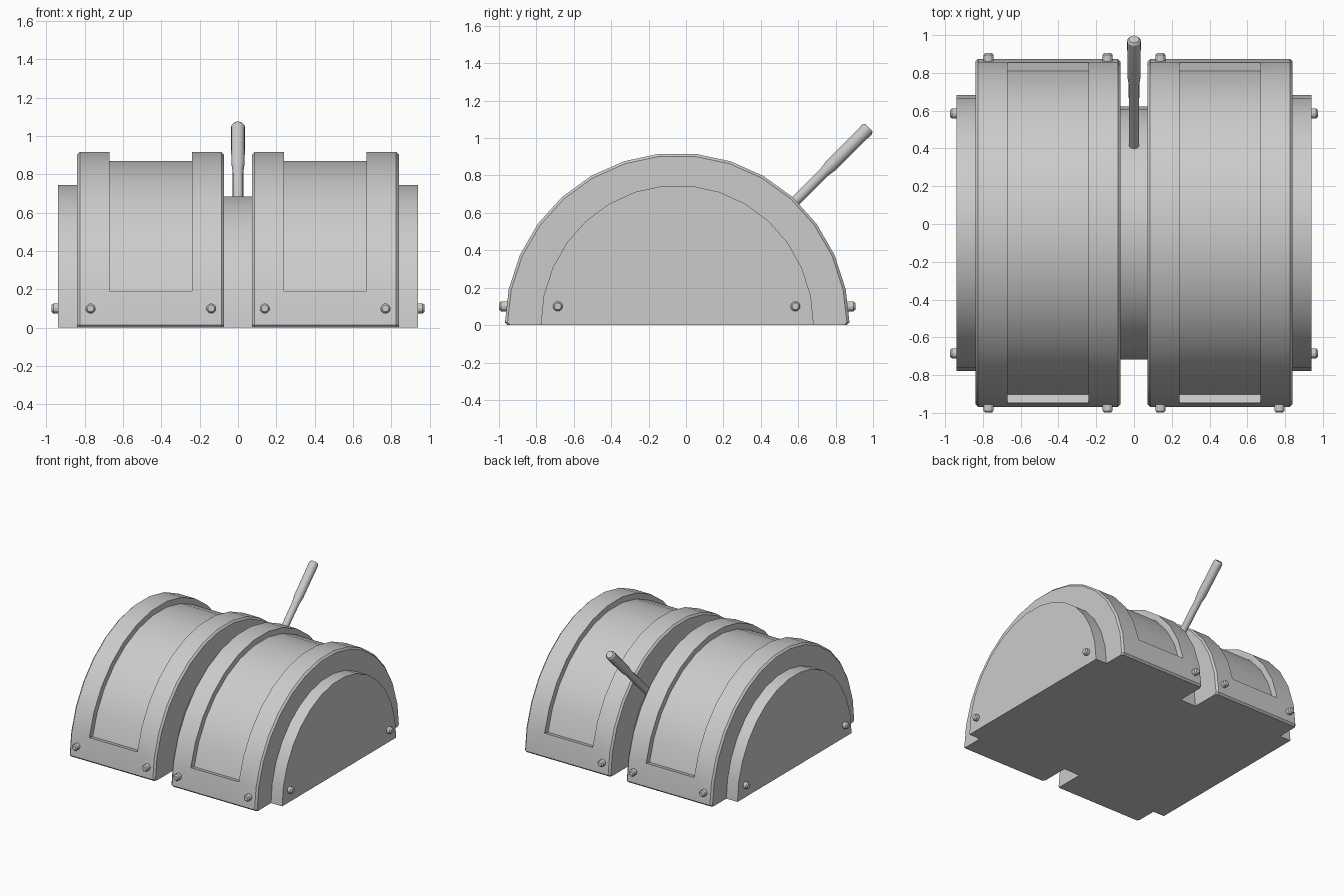
import bpy, bmesh, math
from mathutils import Vector

if "Cube" in bpy.data.objects:
    bpy.data.objects.remove(bpy.data.objects["Cube"])

CY = -0.047   # centre line of the half drums
SEG = 15      # facets per half circle


def finish(name, bm):
    bmesh.ops.recalc_face_normals(bm, faces=bm.faces)
    me = bpy.data.meshes.new(name)
    bm.to_mesh(me)
    bm.free()
    ob = bpy.data.objects.new(name, me)
    bpy.context.collection.objects.link(ob)
    bpy.ops.object.select_all(action='DESELECT')
    ob.select_set(True)
    bpy.context.view_layer.objects.active = ob
    bpy.ops.object.shade_smooth_by_angle(angle=math.radians(25))
    return ob


def half_drum(name, sections, zscale=1.0, foot=0.0, recess=None):
    """Half cylinder along x. sections: (x, radius). recess: (column, depth)."""
    bm = bmesh.new()
    rows = []
    for x, r in sections:
        pts = [(r * math.cos(math.pi * i / SEG), r * math.sin(math.pi * i / SEG) * zscale)
               for i in range(SEG + 1)]
        if foot:  # small chamfer along the bottom edge
            pts = [(r - foot, 0)] + [(y, max(z, foot)) for y, z in pts] + [(foot - r, 0)]
        rows.append([bm.verts.new((x, CY + y, max(z, 0))) for y, z in pts])
    panel = []
    n = len(rows[0])
    for c, (a, b) in enumerate(zip(rows, rows[1:])):
        for i in range(n - 1):
            f = bm.faces.new((a[i], a[i + 1], b[i + 1], b[i]))
            if recess and c == recess[0] and 2 <= i <= n - 4:
                panel.append(f)
    bm.faces.new(rows[0])
    bm.faces.new(rows[-1])
    bm.faces.new([r[0] for r in rows] + [r[-1] for r in reversed(rows)])
    bmesh.ops.recalc_face_normals(bm, faces=bm.faces)
    if panel:  # sink the panel towards the axis
        res = bmesh.ops.extrude_face_region(bm, geom=panel)
        bmesh.ops.delete(bm, geom=[f for f in panel if f.is_valid], context='FACES_ONLY')
        for v in res['geom']:
            if isinstance(v, bmesh.types.BMVert):
                d = Vector((0, v.co.y - CY, v.co.z)).normalized()
                v.co -= d * recess[1]
    return finish(name, bm)


def rod(name, origin, axis, profile, sides=12):
    """Turned part along an axis. profile: (distance, radius)."""
    bm = bmesh.new()
    q = Vector(axis).to_track_quat('Z', 'Y')
    rings = [[bm.verts.new(Vector(origin) + q @ Vector((
        r * math.cos(2 * math.pi * k / sides), r * math.sin(2 * math.pi * k / sides), t)))
        for k in range(sides)] for t, r in profile]
    for a, b in zip(rings, rings[1:]):
        for k in range(sides):
            j = (k + 1) % sides
            bm.faces.new((a[k], a[j], b[j], b[k]))
    bm.faces.new(rings[0])
    bm.faces.new(rings[-1])
    return finish(name, bm)


# Main drums with sunken panels, and end hubs
R = 0.921
for s, side in ((-1, "left"), (1, "right")):
    half_drum(side + "_drum", [(s * 0.84, R - 0.014), (s * 0.826, R), (s * 0.67, R),
                               (s * 0.24, R), (s * 0.086, R), (s * 0.072, R - 0.014)],
              foot=0.014, recess=(2, 0.046))
    half_drum(side + "_hub", [(s * 0.84, 0.73), (s * 0.94, 0.73)], zscale=1.025)

# Narrow centre hub between the drums
half_drum("centre_hub", [(-0.072, 0.67), (0.072, 0.67)], zscale=1.028)

# Lever with thicker grip, leaning back at 45 degrees
rod("lever", (0, 0.38, 0.458), (0, 1, 1),
    [(0, 0.027), (0.51, 0.028), (0.56, 0.035), (0.832, 0.036), (0.846, 0.027)], 16)

# Bolts on the front, back and ends
BOLT = [(0, 0.026), (0.062, 0.026), (0.072, 0.018)]
for s in (-1, 1):
    for x in (-0.77, -0.14, 0.14, 0.77):
        if s == 1 and x == 0.77:
            continue   # this corner has no bolt
        rod("bolt", (x, CY + s * 0.88, 0.1), (0, s, 0), BOLT)
    for y in (-0.685, 0.585):
        rod("end_bolt", (s * 0.902, y, 0.1), (s, 0, 0), BOLT)
